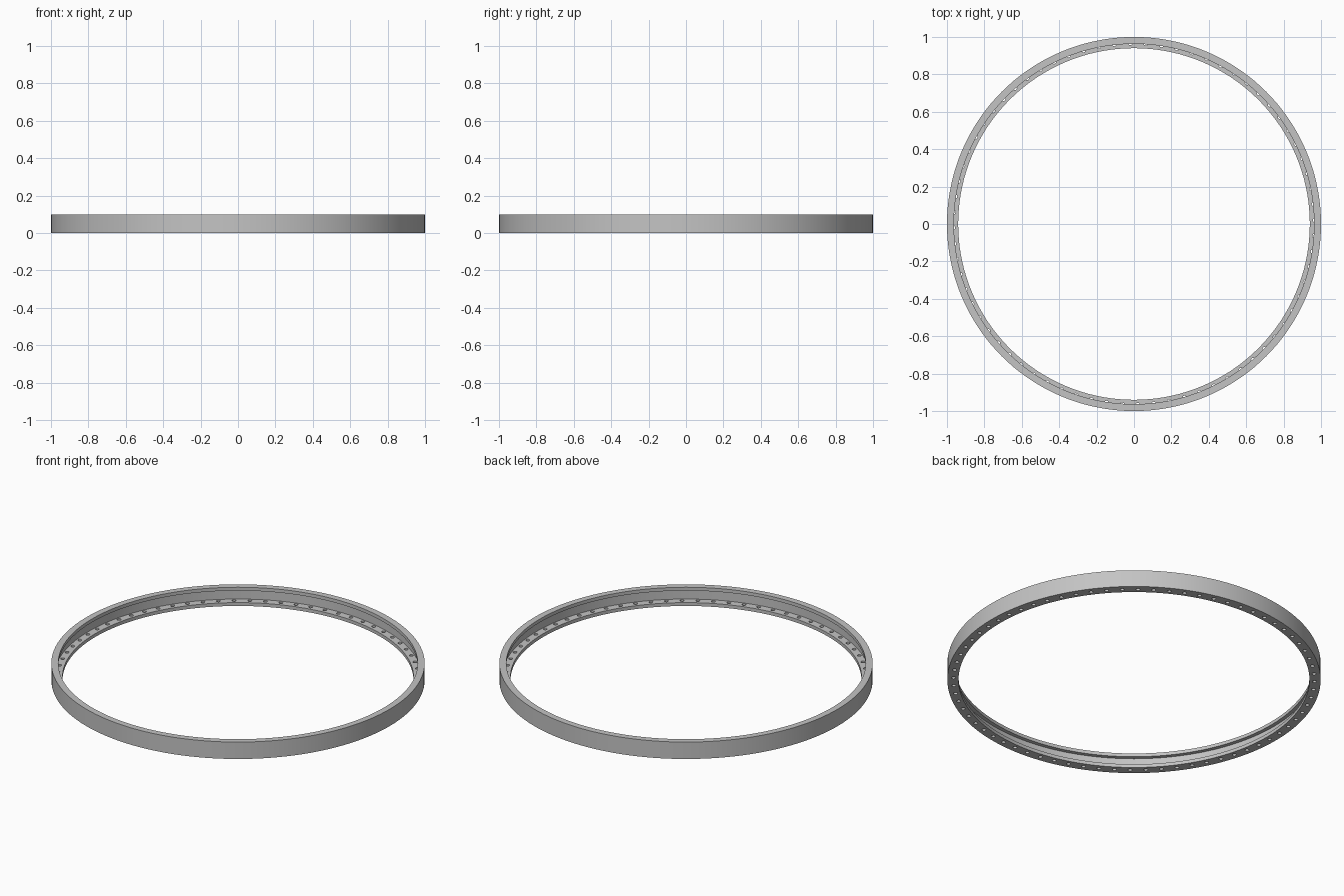
import bpy, bmesh
from math import cos, sin, pi, radians

cube = bpy.data.objects.get("Cube")
if cube:
    bpy.data.objects.remove(cube, do_unlink=True)

SEGMENTS = 144
HOLES = 72
HEIGHT = 0.1
PLATE = 0.02          # thickness of lip and flange
OUTER, WALL, LIP, FLANGE = 1.0, 0.985, 0.963, 0.94
HOLE_CIRCLE, HOLE_RADIUS = 0.967, 0.011

# One plain steel colour
steel = bpy.data.materials.new("grey_steel")
steel.use_nodes = True
colour = (0.55, 0.55, 0.55, 1)
steel.diffuse_color = colour
steel.node_tree.nodes["Principled BSDF"].inputs["Base Color"].default_value = colour


def make_object(name, bm):
    bmesh.ops.recalc_face_normals(bm, faces=bm.faces)
    mesh = bpy.data.meshes.new(name)
    bm.to_mesh(mesh)
    bm.free()
    mesh.materials.append(steel)
    obj = bpy.data.objects.new(name, mesh)
    bpy.context.collection.objects.link(obj)
    return obj


def lathe(name, profile):
    """Sweep a closed (radius, height) profile around the z axis."""
    bm = bmesh.new()
    rings = []
    for i in range(SEGMENTS):
        a = 2 * pi * i / SEGMENTS
        rings.append([bm.verts.new((r * cos(a), r * sin(a), z)) for r, z in profile])
    n = len(profile)
    for i in range(SEGMENTS):
        here, after = rings[i], rings[(i + 1) % SEGMENTS]
        for j in range(n):
            k = (j + 1) % n
            bm.faces.new((here[j], after[j], after[k], here[k]))
    return make_object(name, bm)


# Channel-section ring: outer wall, narrow top lip, wider bottom flange
ring = lathe("flanged_ring", [
    (OUTER, 0), (OUTER, HEIGHT),
    (LIP, HEIGHT), (LIP, HEIGHT - PLATE),
    (WALL, HEIGHT - PLATE), (WALL, PLATE),
    (FLANGE, PLATE), (FLANGE, 0),
])

# Bolt hole cutters through the bottom flange
bm = bmesh.new()
for i in range(HOLES):
    a = 2 * pi * (i + 0.25) / HOLES
    made = bmesh.ops.create_cone(bm, cap_ends=True, segments=16, radius1=HOLE_RADIUS,
                                 radius2=HOLE_RADIUS, depth=2 * PLATE)
    bmesh.ops.translate(bm, verts=made["verts"],
                        vec=(HOLE_CIRCLE * cos(a), HOLE_CIRCLE * sin(a), PLATE / 2))
cutter = make_object("bolt_hole_cutter", bm)
cutter.hide_render = True

cut = ring.modifiers.new("bolt_holes", "BOOLEAN")
cut.operation = "DIFFERENCE"
cut.solver = "EXACT"
cut.object = cutter

# Apply the holes, then shade the curved walls smooth
for other in bpy.context.selected_objects:
    other.select_set(False)
ring.select_set(True)
bpy.context.view_layer.objects.active = ring
bpy.ops.object.modifier_apply(modifier=cut.name)
bpy.data.objects.remove(cutter, do_unlink=True)
bpy.ops.object.shade_smooth_by_angle(angle=radians(30))
